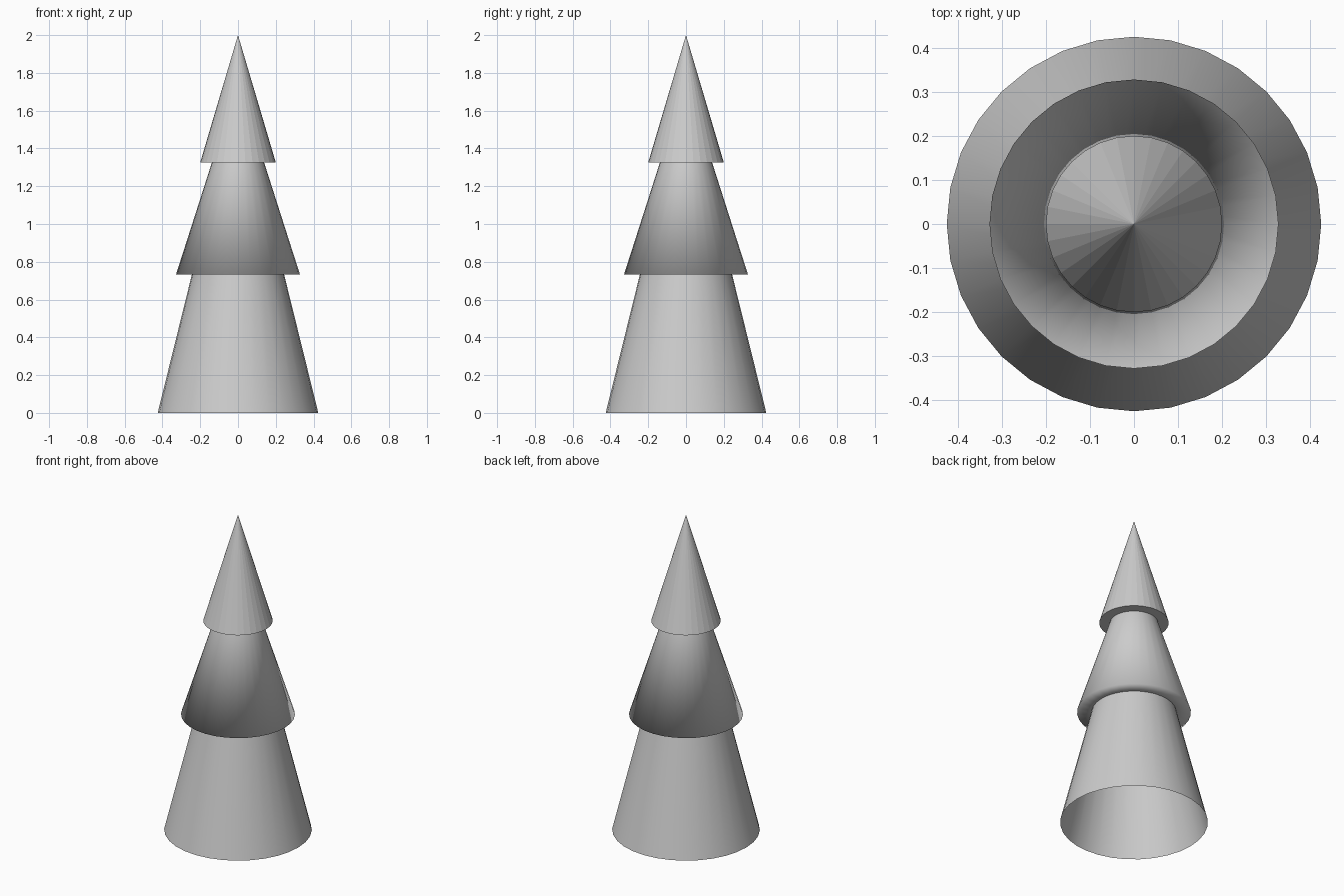
import bpy, bmesh
from math import cos, sin, tau

if "Cube" in bpy.data.objects:
    bpy.data.objects.remove(bpy.data.objects["Cube"])

SIDES = 32


def lathe(name, profile, smooth):
    """Revolve (radius, z) points from bottom to top; radius 0 closes to a tip."""
    bm = bmesh.new()
    rings = []
    for r, z in profile:
        if r == 0:
            rings.append([bm.verts.new((0, 0, z))] * SIDES)
        else:
            rings.append([bm.verts.new((r * cos(tau * i / SIDES), r * sin(tau * i / SIDES), z))
                          for i in range(SIDES)])
    for low, high in zip(rings, rings[1:]):
        for i in range(SIDES):
            j = (i + 1) % SIDES
            corners = [low[i], low[j], high[j], high[i]]
            face = bm.faces.new(list(dict.fromkeys(corners)))
            face.smooth = smooth
    mesh = bpy.data.meshes.new(name)
    bm.to_mesh(mesh)
    bm.free()
    obj = bpy.data.objects.new(name, mesh)
    bpy.context.collection.objects.link(obj)
    return obj


# Open skirt at the bottom
lathe("lower_tier", [(0.425, 0), (0.244, 0.733)], True)
# Middle tier with overhanging underside, smooth around its rim
lathe("middle_tier", [(0.244, 0.733), (0.328, 0.733), (0.138, 1.326)], True)
# Faceted pointed top with flat underside
lathe("top_tier", [(0.138, 1.326), (0.2, 1.326), (0, 2.0)], False)
